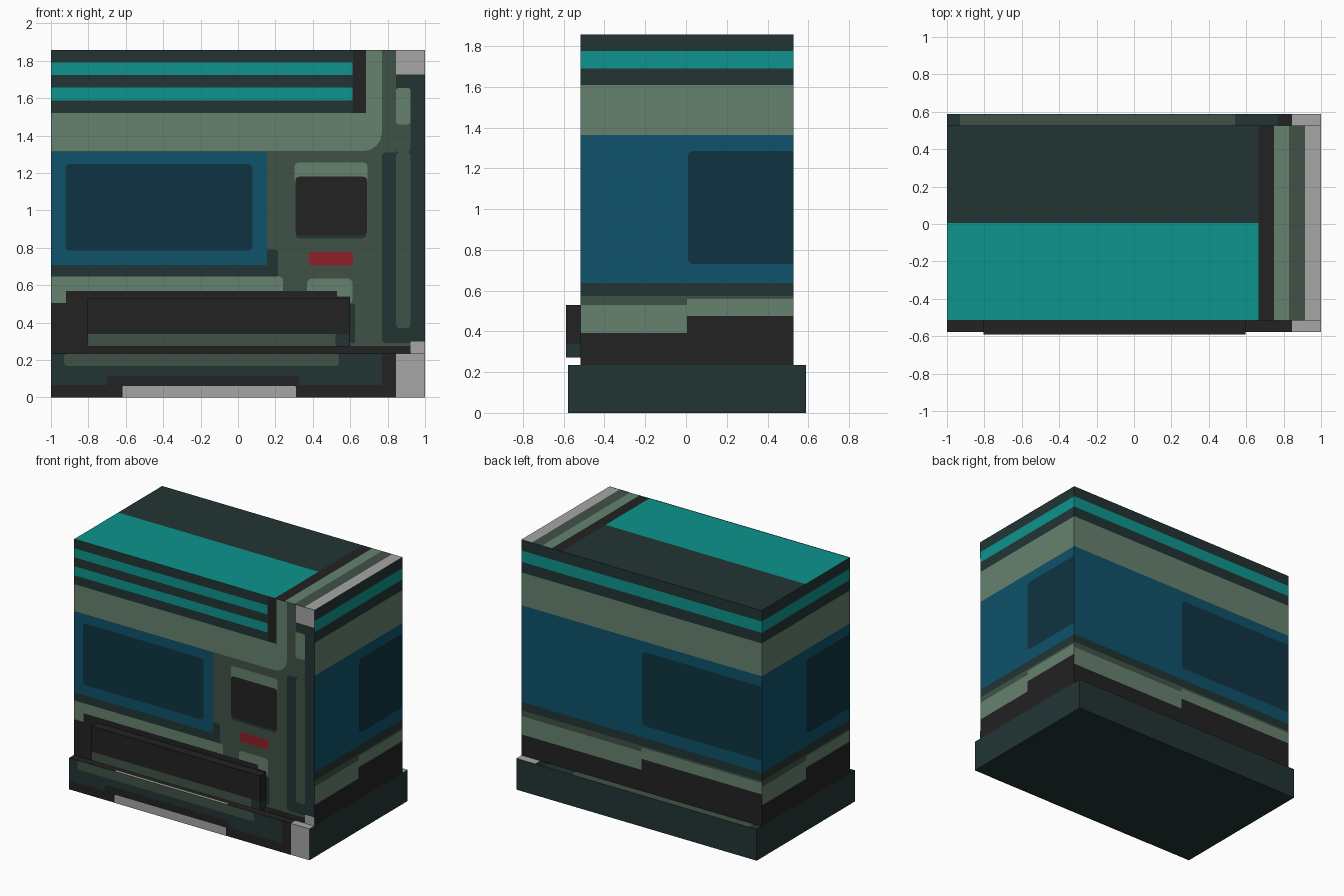
import bpy
import bmesh
from math import pi
from mathutils import Matrix, Vector

cube = bpy.data.objects.get("Cube")
if cube:
    bpy.data.objects.remove(cube, do_unlink=True)


# Colours
def linear(c):
    return c / 12.92 if c <= 0.04045 else ((c + 0.055) / 1.055) ** 2.4


PALETTE = {
    "dark_teal": "223434", "teal": "0e948e", "sage": "66826e",
    "moss": "405246", "blue": "0e526a", "dark_blue": "0e3441",
    "black": "222222", "grey": "a6a6a6", "red": "8f2029",
}
NAMES = list(PALETTE)
for name, code in PALETTE.items():
    rgba = [linear(b / 255) for b in bytes.fromhex(code)] + [1]
    mat = bpy.data.materials.new(name)
    mat.use_nodes = True
    mat.diffuse_color = rgba
    bsdf = mat.node_tree.nodes["Principled BSDF"]
    bsdf.inputs["Base Color"].default_value = rgba
    bsdf.inputs["Roughness"].default_value = 0.8
    PALETTE[name] = mat

# Shared measurements
CENTRE_Y = 0.005
END = 1
BODY_Y = 0.522
BASE_Y = 0.583
BASE_Z = 0.235
TOP = 1.857
POST = 0.845
INSET = 0.922
POST_SPLIT = 1.31


def finish(bm, name, mats):
    mesh = bpy.data.meshes.new(name)
    bm.to_mesh(mesh)
    bm.free()
    for m in mats:
        mesh.materials.append(m)
    ob = bpy.data.objects.new(name, mesh)
    ob.location.y = CENTRE_Y
    bpy.context.collection.objects.link(ob)


def cut_box(name, low, high, cuts, rule):
    """Box sliced along each axis, with faces coloured by rule(centre, normal)."""
    low, high = Vector(low), Vector(high)
    bm = bmesh.new()
    bmesh.ops.create_cube(bm, size=1, matrix=Matrix.Translation((low + high) / 2)
                          @ Matrix.Diagonal((*(high - low), 1)))
    for axis, values in zip(Matrix.Identity(3), cuts):
        for v in values:
            bmesh.ops.bisect_plane(bm, geom=bm.verts[:] + bm.edges[:] + bm.faces[:],
                                   plane_co=axis * v, plane_no=axis)
    bm.normal_update()
    for f in bm.faces:
        f.material_index = NAMES.index(rule(f.calc_center_median(), f.normal))
    finish(bm, name, PALETTE.values())


def plate(name, colour, x, z, layer=1, radius=0.0, depth=BODY_Y, turn=0, half=END):
    """Flat painted panel; corners away from the wall's borders are rounded."""
    bm = bmesh.new()
    d = depth + 0.0015 * layer
    (left, right), (low, high) = x, z
    corners = (left, low), (right, low), (right, high), (left, high)
    bm.faces.new([bm.verts.new((u, -d, v)) for u, v in corners])
    inner = [v for v in bm.verts if abs(v.co.x) < half and 0 < v.co.z < TOP - 0.001]
    if radius and inner:
        bmesh.ops.bevel(bm, geom=inner, offset=radius, segments=4, profile=0.5,
                        affect='VERTICES')
    bm.transform(Matrix.Rotation(turn * pi / 2, 4, 'Z'))
    finish(bm, name, [PALETTE[colour]])


# Main body: horizontal bands round three walls, stripes on the roof
BANDS = {1.775: "dark_teal", 1.69: "teal", 1.61: "dark_teal", 1.363: "sage",
         0.637: "blue", 0.574: "dark_teal"}
ROOF = {0.914: "grey", 0.829: "moss", 0.749: "sage", 0.666: "black"}
# Lower limits of the moss and sage strips on each half of a wall
SKIRT = {True: (0.56, 0.475), False: (0.53, 0.392)}


def band(stops, value, default):
    return next((colour for edge, colour in stops.items() if value > edge), default)


def body_rule(c, n):
    if n.z > 0.5:
        return band(ROOF, c.x, "dark_teal" if c.y > 0 else "teal")
    if n.y < -0.5:
        return "moss"
    along = c.dot(Vector((-n.y, n.x, 0)))
    moss_low, sage_low = SKIRT[along > 0]
    return band({**BANDS, moss_low: "moss", sage_low: "sage"}, c.z, "black")


cut_box("body", (-END, -BODY_Y, BASE_Z), (END, BODY_Y, TOP),
        ([0, *ROOF], [0], [*BANDS, *SKIRT[True], *SKIRT[False]]), body_rule)

# Windows fill the right half of each plain wall
for turn, wall in enumerate(("left", "back", "right"), 1):
    half, depth = (END, BODY_Y) if wall == "back" else (BODY_Y, END)
    plate(wall + "_window", "dark_blue", (0.005, half - 0.0001), (0.73, 1.285),
          1, 0.025, depth, turn, half - 0.001)


# Base plinth with painted ledges
def base_rule(c, n):
    if n.z < 0.5:
        return "dark_teal"
    if c.x > POST:
        return "grey"
    if c.y < 0:
        return "grey" if -0.62 < c.x < 0.31 and c.y < -0.56 else "black"
    if c.x > 0.77:
        return "black"
    return "moss" if -0.93 < c.x < 0.54 else "dark_teal"


cut_box("base", (-END, -BASE_Y, 0), (END, BASE_Y, BASE_Z),
        ([-0.93, -0.62, 0.31, 0.54, 0.77, POST], [-0.565, 0], []), base_rule)
plate("base_stripe", "moss", (-0.93, 0.54), (0.168, BASE_Z), 1, 0.02, BASE_Y)
plate("base_corner", "grey", (POST, END), (0, BASE_Z), 1, 0, BASE_Y)
plate("base_upright", "black", (0.77, POST), (0, BASE_Z), 1, 0, BASE_Y)
plate("base_kick", "black", (-END, POST), (0, 0.067), 2, 0, BASE_Y)
plate("base_vent_frame", "black", (-0.7, 0.33), (0, 0.115), 2, 0.015, BASE_Y)
plate("base_vent", "grey", (-0.618, 0.31), (0, 0.062), 3, 0.01, BASE_Y)

# Front shelf
cut_box("shelf", (-0.805, -0.595, 0.272), (0.597, -BODY_Y, 0.53), ([0.52], [], [0.338]),
        lambda c, n: "black" if c.z > 0.338 else "dark_teal" if c.x > 0.52 else "moss")

# Upper front wall and its striped sign field
plate("upper_wall", "sage", (-END, 0.77), (1.317, TOP), 1, 0.1)
plate("stripe_end", "black", (-END, 0.685), (1.52, TOP), 2)
plate("stripe_field", "dark_teal", (-END, 0.615), (1.52, TOP), 3)
for name, low in (("lower_stripe", 1.588), ("upper_stripe", 1.723)):
    plate(name, "teal", (-END, 0.612), (low, low + 0.068), 4, 0.008)

# Corner post
plate("upper_post", "dark_teal", (POST, END), (POST_SPLIT, TOP))
plate("upper_post_moss", "moss", (POST, INSET), (POST_SPLIT, 1.6), 2, 0.02)
plate("upper_post_sage", "sage", (POST, INSET), (1.46, 1.655), 3, 0.015)
plate("corner_cap", "grey", (POST, END), (1.725, TOP), 2)
plate("lower_post", "dark_teal", (0.77, END), (0.29, POST_SPLIT), 1, 0.02)
plate("lower_post_moss", "moss", (POST, INSET), (0.37, POST_SPLIT), 2, 0.02)
plate("floor_line", "black", (0.6, INSET), (BASE_Z, 0.275), 2)
plate("corner_foot", "grey", (INSET, END), (BASE_Z, 0.3), 3, 0.01)

# Front window panel
plate("panel_shadow", "dark_teal", (-END, 0.215), (0.64, 0.79), 1, 0.02)
plate("blue_panel", "blue", (-END, 0.155), (0.707, 1.315), 2, 0.006)
plate("front_window", "dark_blue", (-0.923, 0.077), (0.785, 1.247), 3, 0.022)

# Counter wall behind the shelf
plate("sage_ledge", "sage", (-END, 0.24), (0.5, 0.645), 2, 0.015)
plate("sage_patch", "sage", (0.37, 0.612), (0.5, 0.635), 1, 0.025)
plate("counter_shade", "dark_teal", (0.58, 0.625), (0.29, 0.5), 2, 0.01)
plate("counter_foot", "black", (-END, 0.6), (BASE_Z, 0.505), 3)
plate("counter_back", "black", (-0.92, 0.53), (0.48, 0.57), 3, 0.006)
plate("counter_end", "black", (0.5, 0.6), (0.48, 0.54), 3, 0.006)

# Screen and button
plate("screen_hood", "sage", (0.303, 0.692), (1.14, 1.255), 1, 0.02)
plate("screen_sill", "dark_teal", (0.31, 0.685), (0.85, 0.95), 1, 0.02)
plate("screen", "black", (0.307, 0.69), (0.868, 1.18), 2, 0.02)
plate("red_button", "red", (0.38, 0.615), (0.705, 0.777), 1, 0.008)
